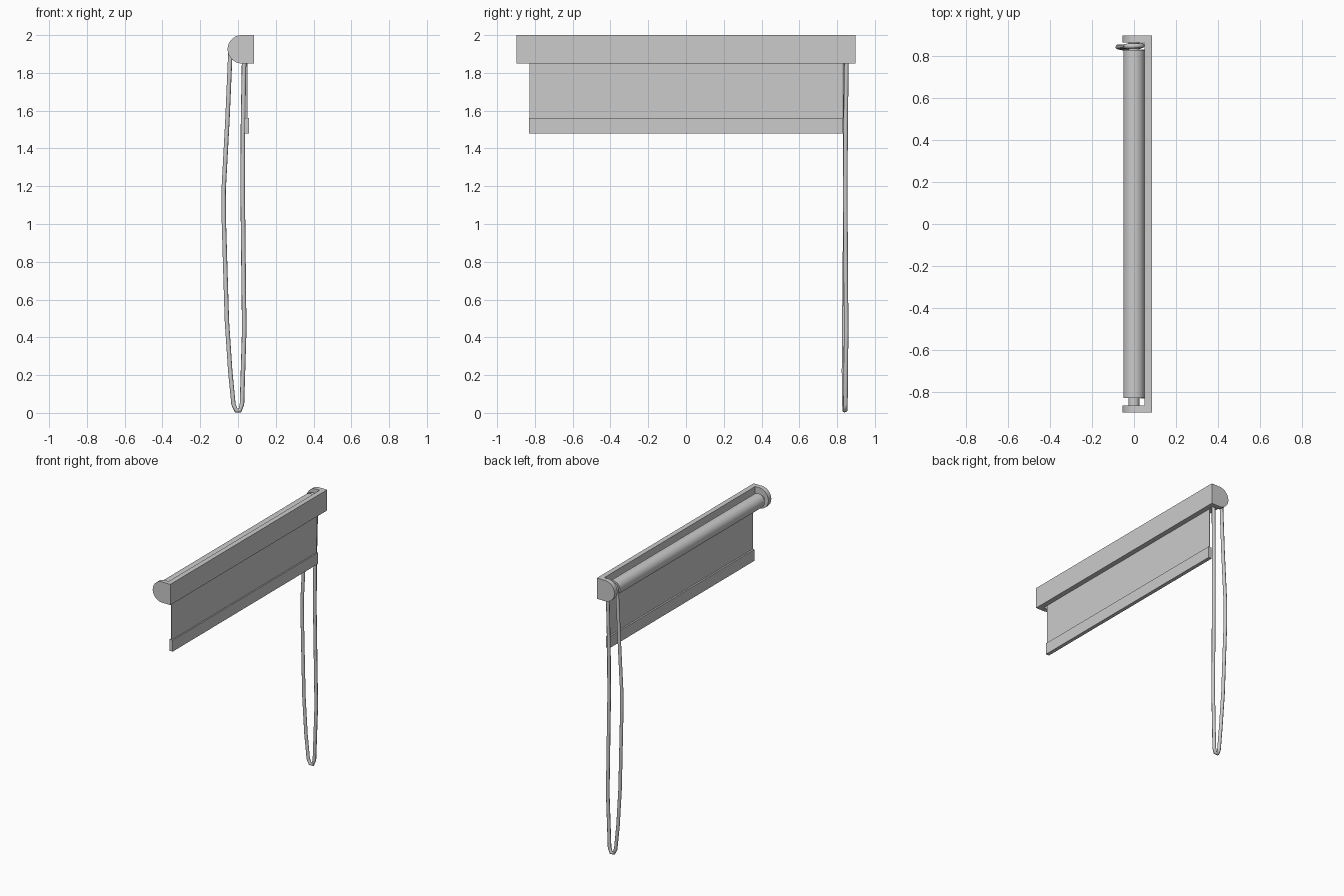
import bpy, math
from mathutils import Vector

cube = bpy.data.objects.get("Cube")
if cube:
    bpy.data.objects.remove(cube, do_unlink=True)

grey = bpy.data.materials.new("light_grey")
grey.use_nodes = True
COLOUR = (0.6, 0.6, 0.6, 1)
grey.diffuse_color = COLOUR
grey.node_tree.nodes["Principled BSDF"].inputs["Base Color"].default_value = COLOUR

AXIS_Z = 1.925   # height of the roller axis
HALF = 0.897     # half length of the cassette
CAP = 0.034      # end cap thickness


def finish(obj, name, smooth=False):
    obj.name = name
    obj.data.materials.append(grey)
    if smooth:
        bpy.ops.object.select_all(action='DESELECT')
        obj.select_set(True)
        bpy.context.view_layer.objects.active = obj
        bpy.ops.object.shade_smooth_by_angle(angle=math.radians(35))
    return obj


def box(name, lo, hi):
    lo, hi = Vector(lo), Vector(hi)
    bpy.ops.mesh.primitive_cube_add(size=1, location=(lo + hi) / 2)
    obj = bpy.context.object
    obj.scale = hi - lo
    bpy.ops.object.transform_apply(location=False, rotation=False, scale=True)
    return finish(obj, name)


def rod(name, radius, y0, y1, sides=32):
    bpy.ops.mesh.primitive_cylinder_add(
        vertices=sides, radius=radius, depth=y1 - y0,
        location=(0, (y0 + y1) / 2, AXIS_Z), rotation=(math.pi / 2, 0, 0))
    return finish(bpy.context.object, name, True)


def extrude_y(name, profile, y0, y1):
    n = len(profile)
    verts = [(x, y, z) for y in (y0, y1) for x, z in profile]
    faces = [tuple(range(n)), tuple(reversed(range(n, 2 * n)))]
    faces += [(i, i + n, (i + 1) % n + n, (i + 1) % n) for i in range(n)]
    mesh = bpy.data.meshes.new(name)
    mesh.from_pydata(verts, [], faces)
    obj = bpy.data.objects.new(name, mesh)
    bpy.context.collection.objects.link(obj)
    return finish(obj, name, True)


# Cassette: a flat fascia with a D-shaped cap at each end
box("fascia", (0.05, -HALF + CAP, 1.85), (0.086, HALF - CAP, 2.0))
cap_profile = [(0.086, 1.85), (0.086, 2.0)]
for i in range(25):
    a = math.pi / 2 + math.pi * i / 24
    cap_profile.append((0.02 + 0.075 * math.cos(a), AXIS_Z + 0.075 * math.sin(a)))
extrude_y("right_end_cap", cap_profile, -HALF, -HALF + CAP)
extrude_y("left_end_cap", cap_profile, HALF - CAP, HALF)

# Roller tube on its pin
rod("roller", 0.051, -0.828, 0.828)
rod("roller_pin", 0.026, -HALF + CAP / 2, HALF - CAP / 2, 24)

# Fabric sheet hanging from the roller, with its weight bar
box("fabric", (0.044, -0.828, 1.5), (0.049, 0.828, AXIS_Z))
box("bottom_bar", (0.032, -0.83, 1.48), (0.058, 0.83, 1.562))

# Operating cord: closed loop over the drive end of the roller
path = [(-0.043, 0.843, 1.85), (-0.056, 0.842, 1.55), (-0.076, 0.842, 1.18),
        (-0.075, 0.843, 1.02), (-0.059, 0.838, 0.49), (-0.041, 0.836, 0.22),
        (-0.024, 0.838, 0.045), (-0.01, 0.84, 0.013), (0.01, 0.842, 0.013),
        (0.021, 0.844, 0.045), (0.033, 0.848, 0.44), (0.025, 0.843, 1.15),
        (0.026, 0.845, 1.5), (0.032, 0.849, 1.85)]
for i in range(9):
    a = math.pi * i / 8
    path.append((0.039 * math.cos(a), 0.849 - 0.004 * i / 8,
                 AXIS_Z + 0.039 * math.sin(a)))
curve = bpy.data.curves.new("cord", 'CURVE')
curve.dimensions = '3D'
curve.bevel_depth = 0.012
curve.bevel_resolution = 2
spline = curve.splines.new('POLY')
spline.points.add(len(path) - 1)
for point, co in zip(spline.points, path):
    point.co = (*co, 1)
spline.use_cyclic_u = True
cord = bpy.data.objects.new("cord", curve)
bpy.context.collection.objects.link(cord)
finish(cord, "cord")
